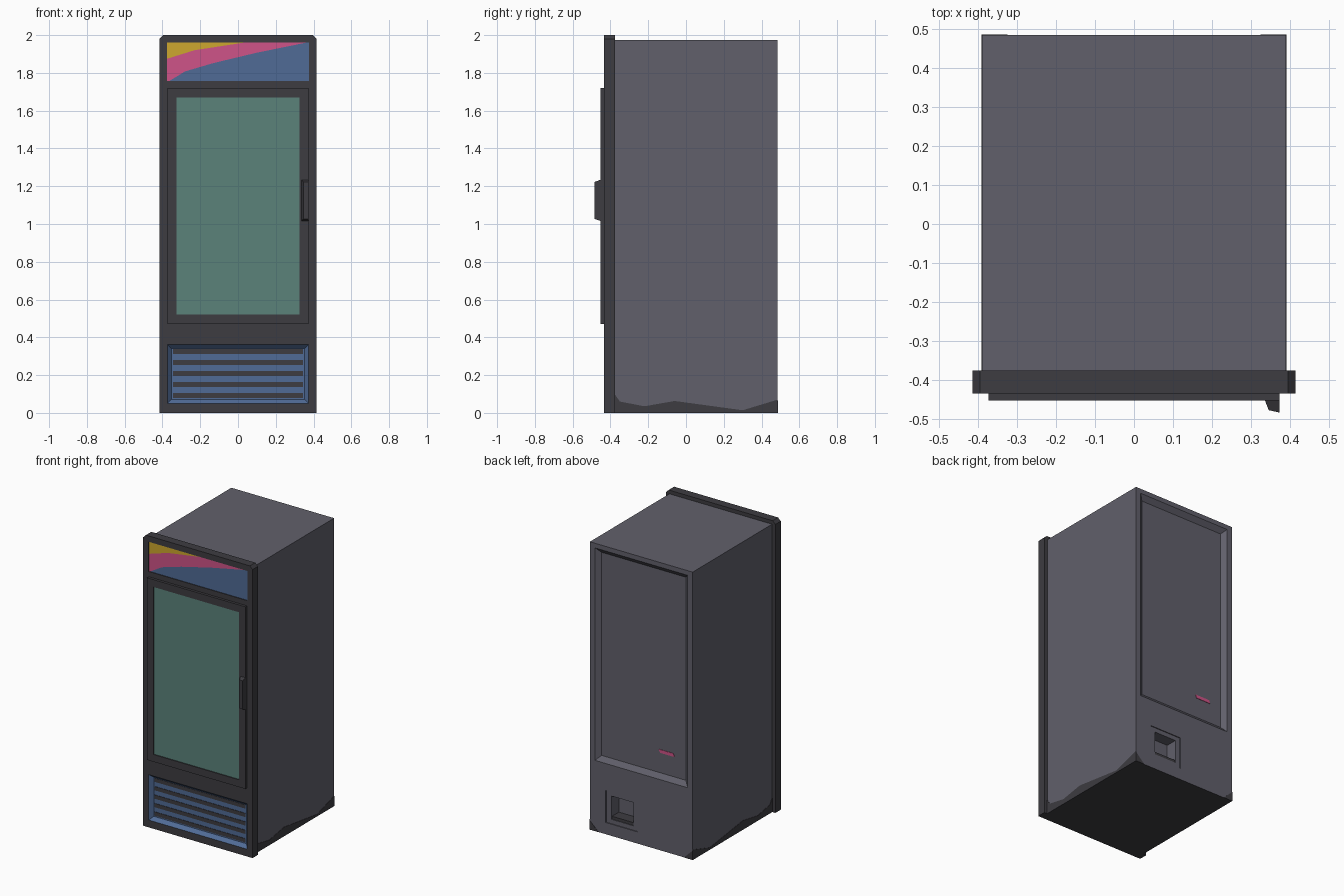
import bpy, bmesh
from mathutils import Vector

if "Cube" in bpy.data.objects:
    bpy.data.objects.remove(bpy.data.objects["Cube"])


def material(name, r, g, b):
    lin = [((c / 255 + 0.055) / 1.055) ** 2.4 for c in (r, g, b)]
    m = bpy.data.materials.new(name)
    m.diffuse_color = (*lin, 1)
    m.use_nodes = True
    m.node_tree.nodes["Principled BSDF"].inputs["Base Color"].default_value = m.diffuse_color
    return m


GREY = material("cabinet grey", 97, 96, 107)
CHARCOAL = material("charcoal", 61, 60, 65)
GLASS = material("green glass", 91, 130, 122)
BLUE = material("blue", 80, 107, 150)
PINK = material("pink", 207, 84, 136)
YELLOW = material("yellow", 205, 167, 46)

AXES = {"x": lambda u, v, t: (t, u, v),
        "y": lambda u, v, t: (u, t, v),
        "z": lambda u, v, t: (u, v, t)}


def loft(name, loops, mat):
    """Solid skinned through two loops of points."""
    bm = bmesh.new()
    a, b = [[bm.verts.new(p) for p in loop] for loop in loops]
    n = len(a)
    bm.faces.new(a)
    bm.faces.new(b[::-1])
    for i in range(n):
        j = (i + 1) % n
        bm.faces.new((a[i], b[i], b[j], a[j]))
    bmesh.ops.recalc_face_normals(bm, faces=bm.faces)
    me = bpy.data.meshes.new(name)
    bm.to_mesh(me)
    bm.free()
    me.materials.append(mat)
    ob = bpy.data.objects.new(name, me)
    bpy.context.collection.objects.link(ob)
    return ob


def prism(name, pts, axis, lo, hi, mat):
    return loft(name, [[AXES[axis](u, v, t) for u, v in pts] for t in (lo, hi)], mat)


def rect(x0, x1, z0, z1, inset=0):
    return [(x0 + inset, z0 + inset), (x1 - inset, z0 + inset),
            (x1 - inset, z1 - inset), (x0 + inset, z1 - inset)]


def plate(name, bounds, y0, y1, mat):
    return prism(name, rect(*bounds), "y", y0, y1, mat)


def recess(target, bounds, y_face, y_floor, inset=0.0):
    """Cut a pocket with sloping walls into a y-facing surface."""
    over = 0.3
    y_out = y_face - (y_floor - y_face) * over
    loops = [[(x, y, z) for x, z in rect(*bounds, i)]
             for y, i in ((y_out, -inset * over), (y_floor, inset))]
    cutter = loft("cutter", loops, target.data.materials[0])
    cutter.hide_render = True
    mod = target.modifiers.new("recess", "BOOLEAN")
    mod.operation = "DIFFERENCE"
    mod.solver = "EXACT"
    mod.object = cutter
    bpy.context.view_layer.objects.active = target
    bpy.ops.object.modifier_apply(modifier=mod.name)
    bpy.data.objects.remove(cutter)


def paint(ob, mat, rule):
    ob.data.materials.append(mat)
    slot = len(ob.data.materials) - 1
    for p in ob.data.polygons:
        if rule(p.center, p.normal):
            p.material_index = slot


# Cabinet with rear panel recess and drain pocket
cabinet = plate("cabinet", (-0.39, 0.39, 0, 1.975), -0.38, 0.485, GREY)
recess(cabinet, (-0.352, 0.352, 0.485, 1.943), 0.485, 0.458, 0.032)
recess(cabinet, (0.03, 0.27, 0.08, 0.30), 0.485, 0.479)
recess(cabinet, (0.065, 0.23, 0.11, 0.27), 0.479, 0.40)
paint(cabinet, CHARCOAL, lambda c, n: n.z < -0.9 and c.z < 0.01)
plate("drain_tray", (0.066, 0.229, 0.105, 0.13), 0.395, 0.475, CHARCOAL)
prism("rear_sticker", [(-0.235, 0.655), (-0.125, 0.655), (-0.115, 0.677), (-0.225, 0.677)],
      "y", 0.455, 0.461, PINK)

# Dark wavy scuffs along the bottom of the sides and rear corners
wave = [(-0.378, 0.10), (-0.35, 0.06), (-0.22, 0.035), (-0.06, 0.063),
        (0.30, 0.014), (0.485, 0.07)]
for side, label in ((-1, "left"), (1, "right")):
    prism(label + "_base_trim", [(-0.378, 0)] + wave + [(0.485, 0)], "x",
          side * 0.388, side * 0.392, CHARCOAL)
    prism(label + "_rear_corner_trim", [(side * 0.392, 0), (side * 0.392, 0.065),
          (side * 0.325, 0)], "y", 0.483, 0.487, CHARCOAL)

# Front surround with clipped top corners, sign and grille recesses
outline = [(-0.415, 0), (0.415, 0), (0.415, 1.98), (0.395, 2.0), (-0.395, 2.0), (-0.415, 1.98)]
surround = prism("front_surround", outline, "y", -0.435, -0.376, CHARCOAL)
GRILLE = (-0.374, 0.374, 0.05, 0.362)
SIGN = (-0.375, 0.375, 1.756, 1.96)
recess(surround, SIGN, -0.435, -0.427)
recess(surround, GRILLE, -0.435, -0.41, 0.022)
paint(surround, BLUE, lambda c, n: abs(c.x) < 0.376 and c.z < 0.4 and -0.434 < c.y < -0.38
      and c.z > 0.03)

# Grille slots
for i in range(5):
    z = 0.093 + i * 0.058
    plate("grille_slot_%d" % (i + 1), (-0.345, 0.345, z - 0.013, z + 0.013),
          -0.413, -0.408, CHARCOAL)

# Sign bands: each boundary rises to the right
upper = [(-0.375, 1.875), (-0.23, 1.92), (0.03, 1.96)]
lower = [(-0.365, 1.756), (-0.28, 1.808), (-0.13, 1.852), (0.10, 1.907), (0.36, 1.96)]
prism("sign_yellow", upper + [(-0.375, 1.96)], "y", -0.43, -0.426, YELLOW)
prism("sign_pink", upper + lower[::-1] + [(-0.375, 1.756)], "y", -0.43, -0.426, PINK)
prism("sign_blue", lower + [(0.375, 1.96), (0.375, 1.756)], "y", -0.43, -0.426, BLUE)

# Door with inset glass
door = plate("door", (-0.374, 0.374, 0.47, 1.72), -0.453, -0.433, CHARCOAL)
WINDOW = (-0.325, 0.325, 0.52, 1.67)
recess(door, WINDOW, -0.453, -0.443)
plate("door_glass", WINDOW, -0.447, -0.441, GLASS)

# Handle, tapered towards its outer face
grip = [(0.335, -0.45), (0.346, -0.478), (0.373, -0.484), (0.373, -0.45)]
handle = prism("door_handle", grip, "z", 1.015, 1.235, CHARCOAL)
for v in handle.data.vertices:
    if v.co.y < -0.47:
        v.co.z += 0.012 if v.co.z < 1.1 else -0.012
